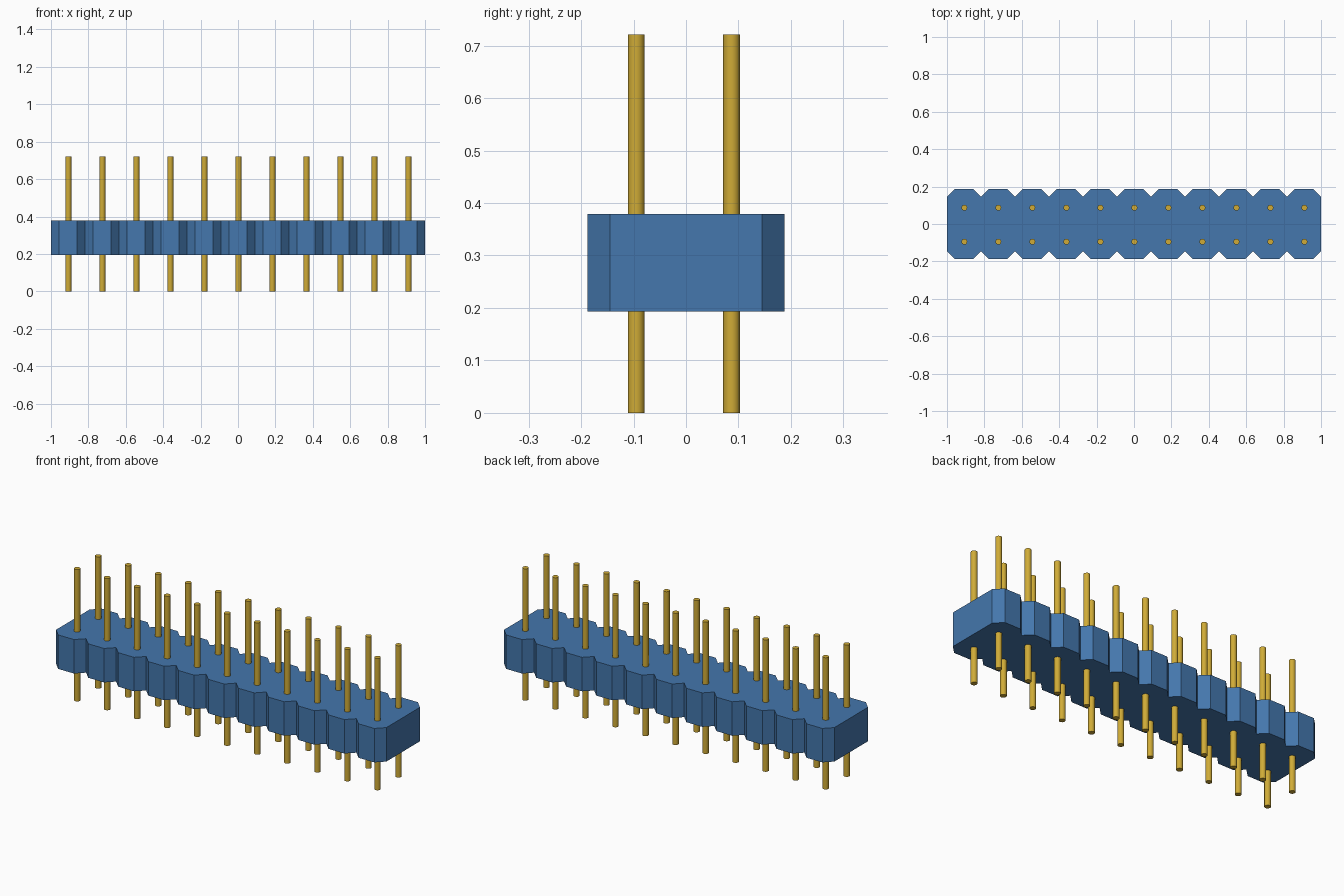
import bpy, bmesh
from math import radians

cube = bpy.data.objects.get("Cube")
if cube:
    bpy.data.objects.remove(cube, do_unlink=True)

COLUMNS = 11
PITCH = 2 / COLUMNS
HALF_DEPTH = 0.188
CHAMFER = 0.043
BODY_BOTTOM, BODY_TOP = 0.193, 0.379
PIN_RADIUS, PIN_TOP = 0.016, 0.721
PIN_SHIFT_X, PIN_SHIFT_Y = 0.002, -0.004


def material(name, color):
    mat = bpy.data.materials.new(name)
    mat.use_nodes = True
    mat.diffuse_color = color
    mat.node_tree.nodes["Principled BSDF"].inputs["Base Color"].default_value = color
    return mat


blue = material("blue plastic", (0.058, 0.184, 0.418, 1))
gold = material("gold metal", (0.63, 0.41, 0.038, 1))


# Housing: scalloped outline, one chamfered bay per column, extruded upward
def scalloped_edge():
    inner = HALF_DEPTH - CHAMFER
    points = [(-1, inner)]
    for i in range(COLUMNS):
        left = -1 + i * PITCH
        right = left + PITCH
        points += [(left + CHAMFER, HALF_DEPTH), (right - CHAMFER, HALF_DEPTH), (right, inner)]
    return points


back = scalloped_edge()
outline = [(x, -y) for x, y in back] + back[::-1]
bm = bmesh.new()
base = bm.faces.new([bm.verts.new((x, y, BODY_BOTTOM)) for x, y in outline])
top = bmesh.ops.extrude_face_region(bm, geom=[base], use_keep_orig=True)
for v in top["geom"]:
    if isinstance(v, bmesh.types.BMVert):
        v.co.z = BODY_TOP
bmesh.ops.recalc_face_normals(bm, faces=bm.faces)
mesh = bpy.data.meshes.new("housing")
bm.to_mesh(mesh)
bm.free()
mesh.materials.append(blue)
bpy.context.collection.objects.link(bpy.data.objects.new("housing", mesh))

# Pins: two rows sharing one smooth round rod mesh
bpy.ops.mesh.primitive_cylinder_add(vertices=16, radius=PIN_RADIUS, depth=PIN_TOP)
pin = bpy.context.object
bpy.ops.object.shade_smooth_by_angle(angle=radians(40))
pin.data.name = "pin"
pin.data.materials.append(gold)
for row, side in (("front", -1), ("back", 1)):
    for i in range(COLUMNS):
        if row == "front" and i == 0:
            obj = pin
        else:
            obj = pin.copy()
            bpy.context.collection.objects.link(obj)
        obj.name = f"{row}_pin_{i + 1}"
        obj.location = (
            (i - (COLUMNS - 1) / 2) * PITCH + PIN_SHIFT_X,
            side * PITCH / 2 + PIN_SHIFT_Y,
            PIN_TOP / 2,
        )
